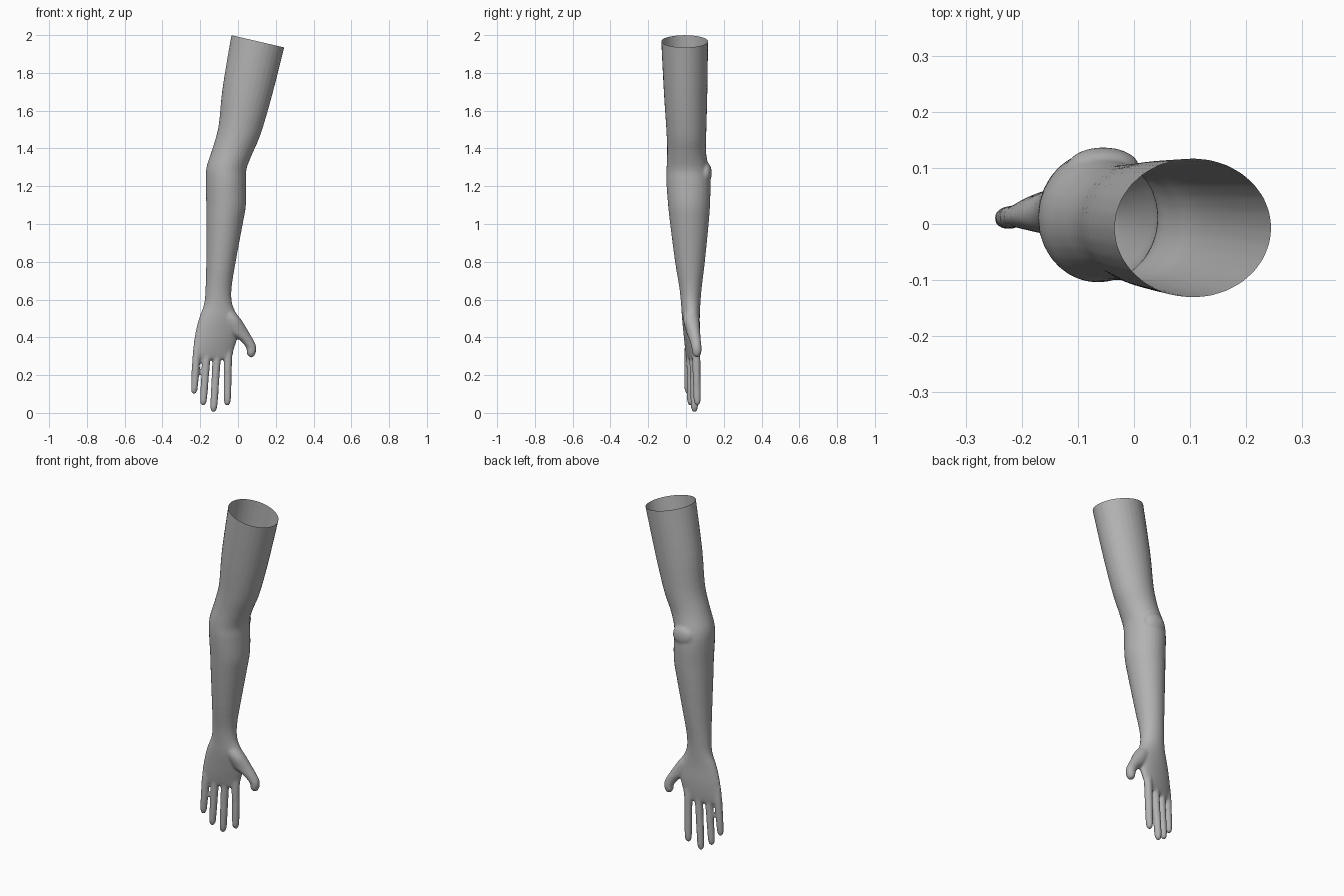
import bpy, bmesh, math
from mathutils import Vector

skin = bpy.data.materials.new("skin grey")
skin.diffuse_color = (0.45, 0.45, 0.45, 1)
bm = bmesh.new()


def spline(a, b, c, d, t):
    return [0.5 * (2 * q + (r - p) * t + (2 * p - 5 * q + 4 * r - s) * t * t
                   + (3 * q - p - 3 * r + s) * t ** 3) for p, q, r, s in zip(a, b, c, d)]


def loft(rings, steps=4, sides=28):
    """Closed tube; ring = left x, left z, right x, right z, left y, right y, half depth."""
    n, fine = len(rings), []
    for i in range(n - 1):
        a, d = rings[max(i - 1, 0)], rings[min(i + 2, n - 1)]
        fine += [spline(a, rings[i], rings[i + 1], d, k / steps) for k in range(steps)]
    fine.append(rings[-1])
    loops = []
    for xl, zl, xr, zr, yl, yr, depth in fine:
        left, right = Vector((xl, yl, zl)), Vector((xr, yr, zr))
        mid, u = (left + right) / 2, (right - left) / 2
        loops.append([bm.verts.new(mid + u * math.cos(t) + Vector((0, depth * math.sin(t), 0)))
                      for t in (2 * math.pi * k / sides for k in range(sides))])
    for a, b in zip(loops, loops[1:]):
        for k in range(sides):
            j = (k + 1) % sides
            bm.faces.new((a[k], a[j], b[j], b[k]))
    bm.faces.new(loops[0][::-1])
    bm.faces.new(loops[-1])


def finger(x0, y0, x1, y1, tip, r):
    """Straight finger from inside the palm down to a rounded tip."""
    rings = []
    for z, k in ((0.38, 0.9), (0.30, 1.05), (0.2, 1.0), (tip + 0.06, 0.95), (tip + 0.025, 0.86),
                 (tip + 0.01, 0.68), (tip + 0.003, 0.42), (tip, 0.15)):
        t = (0.30 - z) / (0.30 - tip)
        x, y, w = x0 + (x1 - x0) * t, y0 + (y1 - y0) * t, r * k
        rings.append((x - w, z, x + w, z, y, y, w))
    loft(rings)


# Upper arm, elbow, forearm, wrist and palm
loft([
    (-0.015, 2.10, 0.268, 2.035, -0.008, -0.008, 0.125),
    (-0.035, 2.00, 0.245, 1.935, -0.007, -0.007, 0.124),
    (-0.082, 1.72, 0.175, 1.66, -0.002, -0.002, 0.115),
    (-0.103, 1.52, 0.118, 1.47, 0.002, 0.002, 0.106),
    (-0.135, 1.40, 0.075, 1.37, 0.003, 0.003, 0.103),
    (-0.167, 1.30, 0.045, 1.29, 0.009, 0.009, 0.112),
    (-0.171, 1.22, 0.043, 1.22, 0.013, 0.013, 0.117),
    (-0.168, 1.10, 0.042, 1.10, 0.016, 0.016, 0.111),
    (-0.168, 1.00, 0.025, 1.00, 0.018, 0.018, 0.102),
    (-0.168, 0.80, -0.012, 0.80, 0.021, 0.021, 0.079),
    (-0.172, 0.66, -0.034, 0.66, 0.024, 0.024, 0.059),
    (-0.180, 0.575, -0.030, 0.575, 0.023, 0.027, 0.051),
    (-0.207, 0.50, 0.000, 0.50, 0.016, 0.036, 0.046),
    (-0.229, 0.41, 0.000, 0.41, 0.012, 0.050, 0.039),
    (-0.238, 0.34, -0.020, 0.34, 0.010, 0.055, 0.030),
    (-0.240, 0.295, -0.030, 0.295, 0.010, 0.057, 0.021),
    (-0.236, 0.282, -0.034, 0.282, 0.012, 0.056, 0.012),
])

# Thumb
loft([
    (-0.10, 0.55, -0.030, 0.55, 0.025, 0.025, 0.030),
    (-0.08, 0.495, 0.016, 0.495, 0.025, 0.030, 0.042),
    (-0.05, 0.43, 0.056, 0.43, 0.030, 0.046, 0.036),
    (0.010, 0.385, 0.088, 0.375, 0.044, 0.055, 0.029),
    (0.043, 0.345, 0.097, 0.345, 0.056, 0.056, 0.027),
    (0.046, 0.318, 0.094, 0.318, 0.057, 0.057, 0.024),
    (0.054, 0.301, 0.086, 0.301, 0.057, 0.057, 0.016),
    (0.066, 0.294, 0.074, 0.294, 0.057, 0.057, 0.004),
])

# Little, ring, middle and index fingers
finger(-0.220, 0.012, -0.233, 0.010, 0.100, 0.0200)
finger(-0.167, 0.024, -0.185, 0.024, 0.038, 0.0205)
finger(-0.112, 0.040, -0.130, 0.045, 0.004, 0.0210)
finger(-0.053, 0.054, -0.057, 0.060, 0.038, 0.0210)

# Elbow bone
start = len(bm.verts)
bone = bmesh.ops.create_uvsphere(bm, u_segments=20, v_segments=12, radius=1)["verts"]
for v in bone:
    v.co = Vector((v.co.x * 0.065 - 0.055, v.co.y * 0.035 + 0.102, v.co.z * 0.06 + 1.27))

bmesh.ops.recalc_face_normals(bm, faces=bm.faces)
mesh = bpy.data.meshes.new("arm")
bm.to_mesh(mesh)
bm.free()
arm = bpy.data.objects.new("arm", mesh)
bpy.context.collection.objects.link(arm)

# Fuse the parts into one skin and soften the joins
fuse = arm.modifiers.new("fuse", "REMESH")
fuse.mode, fuse.voxel_size = "VOXEL", 0.007
soft = arm.modifiers.new("soften", "SMOOTH")
soft.factor, soft.iterations = 0.5, 5
graph = bpy.context.evaluated_depsgraph_get()
fused = bpy.data.meshes.new_from_object(arm.evaluated_get(graph))
arm.modifiers.clear()
arm.data = fused

# Cut the open shoulder end on a slant
bm = bmesh.new()
bm.from_mesh(fused)
bmesh.ops.bisect_plane(bm, geom=bm.verts[:] + bm.edges[:] + bm.faces[:],
                       plane_co=(0.105, 0, 1.967), plane_no=(0.226, 0, 0.974), clear_outer=True)
for f in bm.faces:
    f.smooth = True
    f.material_index = 0
bm.to_mesh(fused)
bm.free()
fused.materials.clear()
fused.materials.append(skin)
